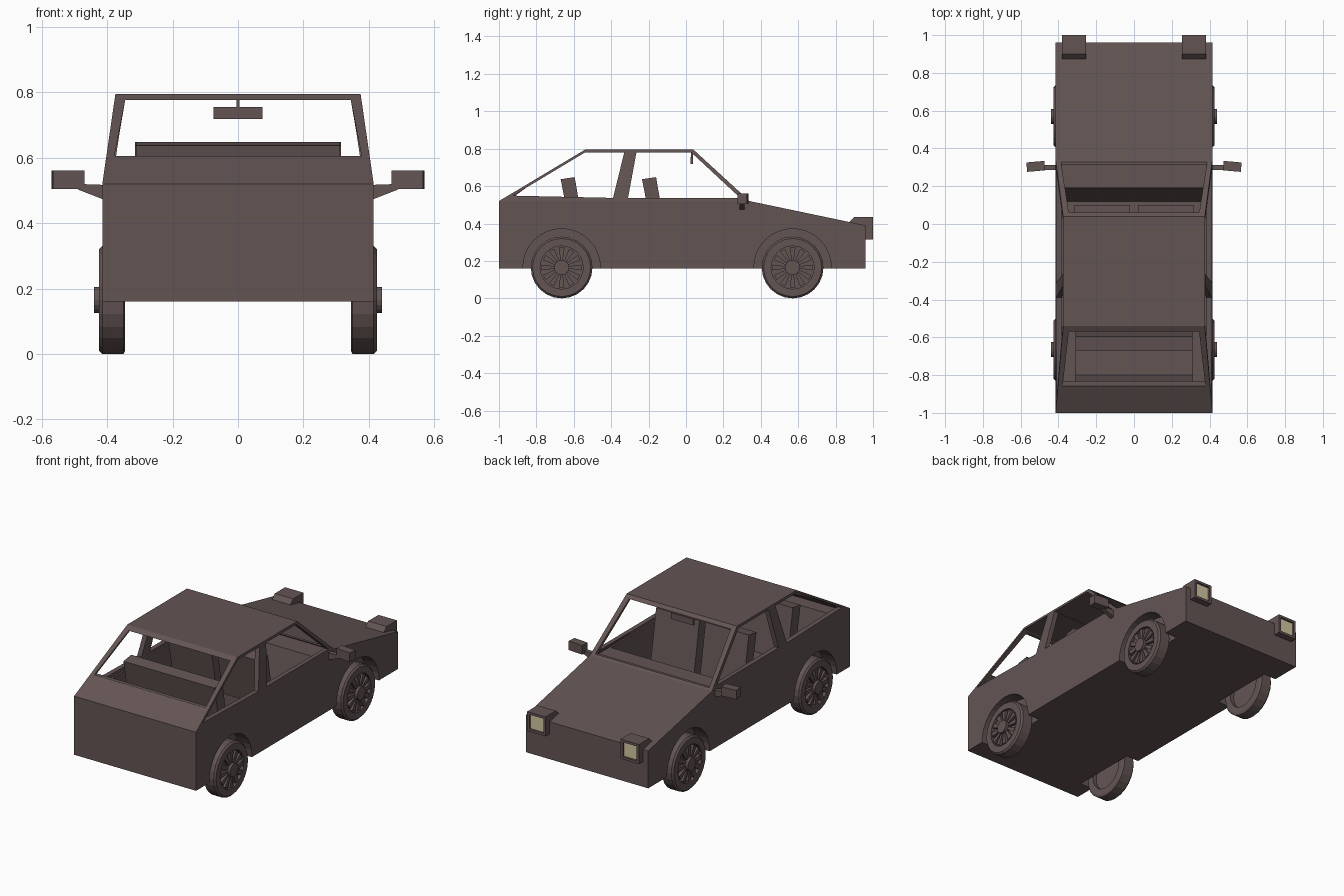
import bpy, bmesh, math
from mathutils import Matrix, Vector

if "Cube" in bpy.data.objects:
    bpy.data.objects.remove(bpy.data.objects["Cube"])


def material(name, rgb):
    m = bpy.data.materials.new(name)
    m.diffuse_color = (*rgb, 1)
    m.use_nodes = True
    m.node_tree.nodes["Principled BSDF"].inputs["Base Color"].default_value = m.diffuse_color
    return m


BROWN = material("dark brown", (0.125, 0.09, 0.088))
CREAM = material("cream lens", (0.65, 0.57, 0.35))


def finish(name, bm, mat=BROWN):
    bmesh.ops.recalc_face_normals(bm, faces=bm.faces)
    me = bpy.data.meshes.new(name)
    bm.to_mesh(me)
    bm.free()
    me.materials.append(mat)
    ob = bpy.data.objects.new(name, me)
    bpy.context.collection.objects.link(ob)
    return ob


def loft(name, lower, upper, mat=BROWN):
    """Solid between two matching polygons."""
    bm = bmesh.new()
    a = [bm.verts.new(p) for p in lower]
    b = [bm.verts.new(p) for p in upper]
    bm.faces.new(a)
    bm.faces.new(b)
    n = len(a)
    for i in range(n):
        bm.faces.new((a[i], a[(i + 1) % n], b[(i + 1) % n], b[i]))
    return finish(name, bm, mat)


def prism_x(name, yz, x0, x1, mat=BROWN):
    return loft(name, [(x0, *p) for p in yz], [(x1, *p) for p in yz], mat)


def prism_y(name, xz, y0, y1, mat=BROWN):
    return loft(name, [(x, y0, z) for x, z in xz], [(x, y1, z) for x, z in xz], mat)


def box(name, x0, x1, y0, y1, z0, z1, mat=BROWN):
    return prism_x(name, [(y0, z0), (y1, z0), (y1, z1), (y0, z1)], x0, x1, mat)


def circle(y, z, r, n=24):
    return [(y + r * math.cos(2 * math.pi * i / n), z + r * math.sin(2 * math.pi * i / n)) for i in range(n)]


def boolean(ob, other, op='DIFFERENCE'):
    mod = ob.modifiers.new("cut", 'BOOLEAN')
    mod.operation, mod.solver, mod.object = op, 'EXACT', other
    dg = bpy.context.evaluated_depsgraph_get()
    me = bpy.data.meshes.new_from_object(ob.evaluated_get(dg))
    ob.modifiers.clear()
    ob.data = me
    bpy.data.objects.remove(other)


def rect(hx, y0, y1, z):
    return [(-hx, y0, z), (hx, y0, z), (hx, y1, z), (-hx, y1, z)]


WHEEL_Y, WHEEL_Z = (-0.665, 0.57), 0.165

# Lower body with cabin cavity and wheel wells
body = prism_x("body", [(-1, .16), (-1, .52), (.34, .52), (.96, .39), (.96, .16)], -.415, .415)
boolean(body, prism_x("cavity", [(-.88, .56), (.2, .56), (.12, .2), (-.8, .2)], -.375, .375))
for s in (-1, 1):
    boolean(body, box("housing", *sorted((s * .31, s * .4)), -.9, -.43, .17, .39), 'UNION')
    for y in WHEEL_Y:
        boolean(body, prism_x("well", circle(y, WHEEL_Z, .207, 32), *sorted((s * .33, s * .5))))

# Cabin frame: tapered shell with window openings
cabin = loft("cabin_frame", rect(.415, -1, .34, .52), rect(.375, -.54, .04, .795))
boolean(cabin, loft("inner", rect(.388, -1.0, .34, .505), rect(.347, -.535, .035, .777)))
boolean(cabin, prism_y("rear_window", [(-.378, .605), (.378, .605), (.345, .777), (-.345, .777)], -1.2, -.45))
boolean(cabin, prism_y("windshield", [(-.387, .53), (.387, .53), (.345, .777), (-.345, .777)], 0, .5))
boolean(cabin, prism_x("front_side", [(-.31, .537), (.29, .537), (.028, .78), (-.265, .78)], -.6, .6))
boolean(cabin, prism_x("rear_side", [(-.39, .537), (-.925, .549), (-.54, .78), (-.33, .78)], -.6, .6))

# Sloping panel filling the lower part of the rear window
prism_x("rear_panel", [(-.975, .522), (-.858, .605), (-.84, .602), (-.95, .522)], -.387, .387)

# Seats: two in front, a bench behind
for name, x0, x1, y in (("left_seat", -.315, -.02, 0), ("right_seat", .02, .315, 0), ("rear_bench", -.31, .31, -.435)):
    prism_x(name + "_back", [(y - .17, .3), (y - .235, .637), (y - .16, .648), (y - .1, .3)], x0, x1)
    box(name + "_cushion", x0, x1, y - .18, y + .1, .2, .34)

# Interior mirror
box("cabin_mirror", -.075, .075, .025, .037, .718, .755)
box("cabin_mirror_stem", -.005, .005, .027, .037, .75, .785)


def wheel(s, y):
    """Tyre lathe, recessed rim, twelve spokes and hub."""
    profile = [(.345, .115), (.345, .155), (.35, .165), (.415, .165), (.425, .155), (.425, .115)]
    n = 24
    bm = bmesh.new()
    rings = []
    for i in range(n):
        a = 2 * math.pi * i / n
        rings.append([bm.verts.new((s * x, y + r * math.cos(a), WHEEL_Z + r * math.sin(a))) for x, r in profile])
    for i in range(n):
        p, q = rings[i], rings[(i + 1) % n]
        for k in range(len(profile)):
            j = (k + 1) % len(profile)
            bm.faces.new((p[k], p[j], q[j], q[k]))
    finish("tyre", bm)
    prism_x("rim_disc", circle(y, WHEEL_Z, .117), s * .37, s * .405)
    prism_x("hub", circle(y, WHEEL_Z, .04, 16), s * .38, s * .44)
    for i in range(12):
        a = 2 * math.pi * i / 12
        pts = []
        for r, w in ((.035, -.006), (.107, -.015), (.107, .015), (.035, .006)):
            pts.append((y + r * math.cos(a) - w * math.sin(a), WHEEL_Z + r * math.sin(a) + w * math.cos(a)))
        prism_x("spoke", pts, s * .39, s * .424)


for s in (-1, 1):
    for y in WHEEL_Y:
        wheel(s, y)

    # Headlight housing with recessed cream lens
    lamp = prism_x("headlight", [(.865, .40), (.9, .435), (1, .435), (1, .315), (.9, .315)],
                   *sorted((s * .255, s * .38)))
    boolean(lamp, box("recess", *sorted((s * .27, s * .365)), .985, 1.1, .33, .42))
    box("headlight_lens", *sorted((s * .268, s * .367)), .98, .988, .328, .422, CREAM)

    # Side mirror on an angled arm
    prism_y("mirror_arm", [(s * .405, .47), (s * .405, .517), (s * .49, .52), (s * .49, .503)], .285, .312)
    head = box("side_mirror", *sorted((s * .472, s * .568)), .28, .33, .505, .561)
    c = Vector((s * .52, .305, 0))
    head.data.transform(Matrix.Translation(c) @ Matrix.Rotation(-s * math.radians(5), 4, 'Z') @ Matrix.Translation(-c))
